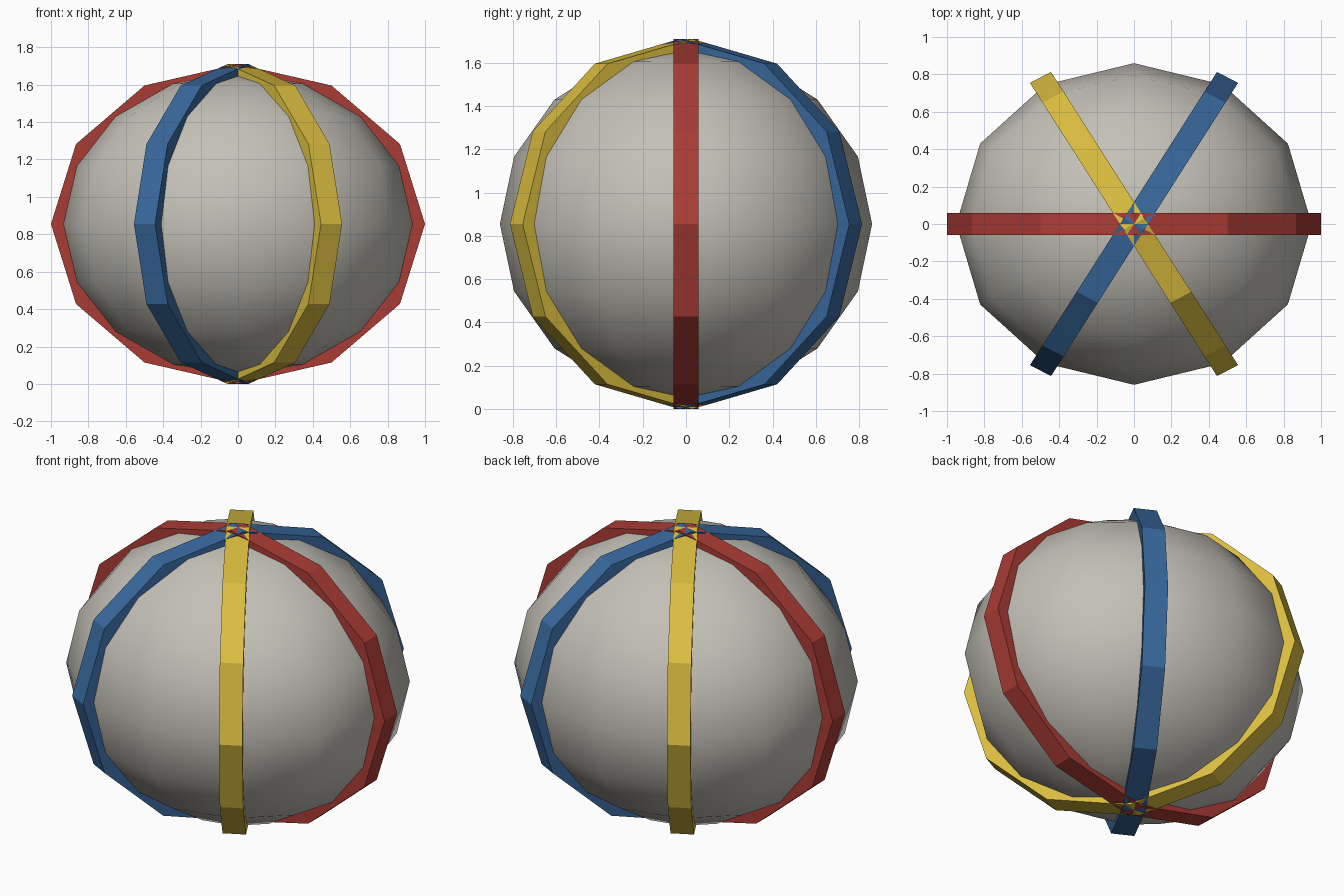
import bpy
import bmesh
from math import radians
from mathutils import Matrix

cube = bpy.data.objects.get("Cube")
if cube:
    bpy.data.objects.remove(cube, do_unlink=True)

# The whole ball is squashed slightly in y and z, and rests on the ground
SQUASH = Matrix.Translation((0, 0, 0.855)) @ Matrix.Diagonal((1, 0.905, 0.855, 1))
BALL_RADIUS = 0.95
BAND_RADIUS = 1.0
BAND_WIDTH = 0.13
SIDES = 12


def make_material(name, rgb):
    mat = bpy.data.materials.new(name)
    mat.use_nodes = True
    mat.diffuse_color = (*rgb, 1)
    mat.node_tree.nodes["Principled BSDF"].inputs["Base Color"].default_value = (*rgb, 1)
    return mat


def add_object(name, bm, mat, smooth=False):
    bm.transform(SQUASH)
    bmesh.ops.recalc_face_normals(bm, faces=bm.faces)
    for face in bm.faces:
        face.smooth = smooth
    mesh = bpy.data.meshes.new(name)
    bm.to_mesh(mesh)
    bm.free()
    mesh.materials.append(mat)
    obj = bpy.data.objects.new(name, mesh)
    bpy.context.collection.objects.link(obj)
    return obj


# Smooth grey ball
bm = bmesh.new()
bmesh.ops.create_uvsphere(bm, u_segments=SIDES, v_segments=8, radius=BALL_RADIUS)
add_object("ball", bm, make_material("warm grey", (0.55, 0.53, 0.475)), smooth=True)

# Three upright faceted bands crossing at the poles, their cores buried in the ball
bands = [
    ("red", 0, (0.41, 0.045, 0.035)),
    ("blue", 60, (0.04, 0.14, 0.34)),
    ("yellow", 120, (0.70, 0.51, 0.05)),
]
for colour, angle, rgb in bands:
    bm = bmesh.new()
    turn = Matrix.Rotation(radians(angle), 4, "Z") @ Matrix.Rotation(radians(90), 4, "X")
    bmesh.ops.create_cone(bm, cap_ends=True, segments=SIDES, radius1=BAND_RADIUS,
                          radius2=BAND_RADIUS, depth=BAND_WIDTH, matrix=turn)
    add_object(colour + "_band", bm, make_material(colour, rgb))
